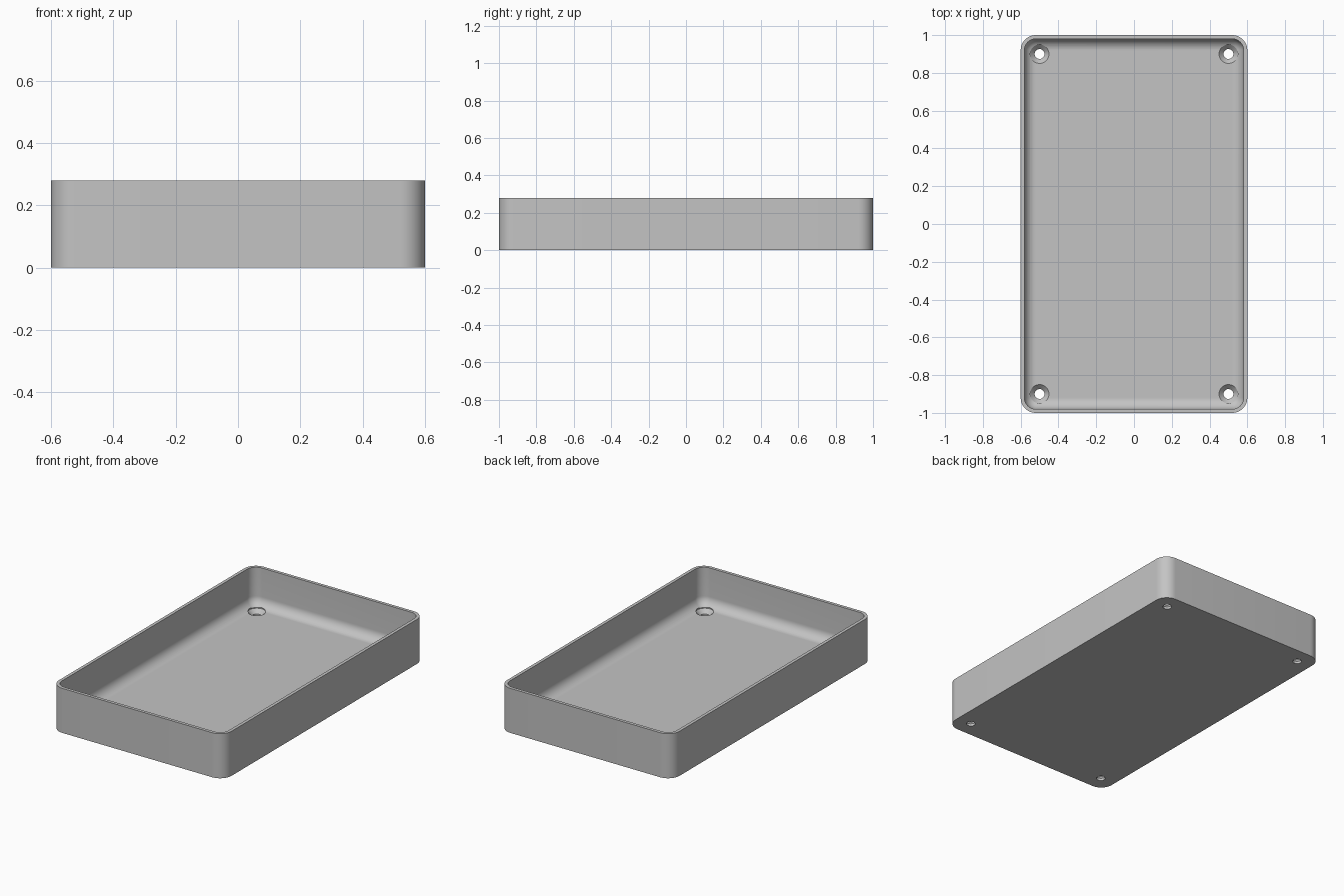
import bpy, bmesh, math

cube = bpy.data.objects.get("Cube")
if cube:
    bpy.data.objects.remove(cube, do_unlink=True)

HALF_X, HALF_Y, HEIGHT = 0.6, 1.0, 0.28
CORNER, WALL, FLOOR, FILLET = 0.08, 0.02, 0.04, 0.06
STEPS = 12

grey = bpy.data.materials.new("plain grey")
grey.use_nodes = True
grey.diffuse_color = (0.55, 0.55, 0.55, 1)
grey.node_tree.nodes["Principled BSDF"].inputs["Base Color"].default_value = grey.diffuse_color


def new_object(name, bm):
    mesh = bpy.data.meshes.new(name)
    bmesh.ops.remove_doubles(bm, verts=bm.verts, dist=1e-5)
    bmesh.ops.recalc_face_normals(bm, faces=bm.faces)
    bm.to_mesh(mesh)
    bm.free()
    mesh.materials.append(grey)
    obj = bpy.data.objects.new(name, mesh)
    bpy.context.collection.objects.link(obj)
    return obj


def loft(bm, rings):
    """Join closed rings of points with quads and cap both ends."""
    loops = [[bm.verts.new(p) for p in ring] for ring in rings]
    for a, b in zip(loops, loops[1:]):
        for i in range(len(a)):
            j = (i + 1) % len(a)
            bm.faces.new((a[i], a[j], b[j], b[i]))
    bm.faces.new(loops[0])
    bm.faces.new(loops[-1])


def rounded_rectangle(inset, z):
    """Outline of the tray moved inward by inset."""
    radius = CORNER - inset
    points = []
    for quarter, (sx, sy) in enumerate([(1, 1), (-1, 1), (-1, -1), (1, -1)]):
        for i in range(STEPS + 1):
            a = (quarter + i / STEPS) * math.pi / 2
            points.append((sx * (HALF_X - CORNER) + radius * math.cos(a),
                           sy * (HALF_Y - CORNER) + radius * math.sin(a), z))
    return points


def circle(x, y, radius, z, count=48):
    return [(x + radius * math.cos(a), y + radius * math.sin(a), z)
            for a in (2 * math.pi * i / count for i in range(count))]


# Tray shell: outer wall, rim, inner wall and fillet down to the floor
sections = [(0, 0), (0, HEIGHT), (WALL, HEIGHT)]
for i in range(STEPS + 1):
    a = i / STEPS * math.pi / 2
    sections.append((WALL + FILLET * (1 - math.cos(a)),
                     FLOOR + FILLET * (1 - math.sin(a))))
bm = bmesh.new()
loft(bm, [rounded_rectangle(inset, z) for inset, z in sections])
tray = new_object("tray", bm)

# Four countersunk screw holes
bm = bmesh.new()
for x in (-0.5, 0.5):
    for y in (-0.9, 0.9):
        loft(bm, [circle(x, y, r, z) for r, z in
                  [(0.026, -0.05), (0.026, 0.015), (0.05, FLOOR), (0.05, 0.12)]])
cutter = new_object("screw_hole_cutter", bm)
cutter.hide_render = True

cut = tray.modifiers.new("screw holes", "BOOLEAN")
cut.operation = "DIFFERENCE"
cut.solver = "EXACT"
cut.object = cutter

bpy.ops.object.select_all(action="DESELECT")
tray.select_set(True)
bpy.context.view_layer.objects.active = tray
bpy.ops.object.modifier_apply(modifier=cut.name)
bpy.data.objects.remove(cutter, do_unlink=True)
bpy.ops.object.shade_smooth_by_angle(angle=math.radians(30))
